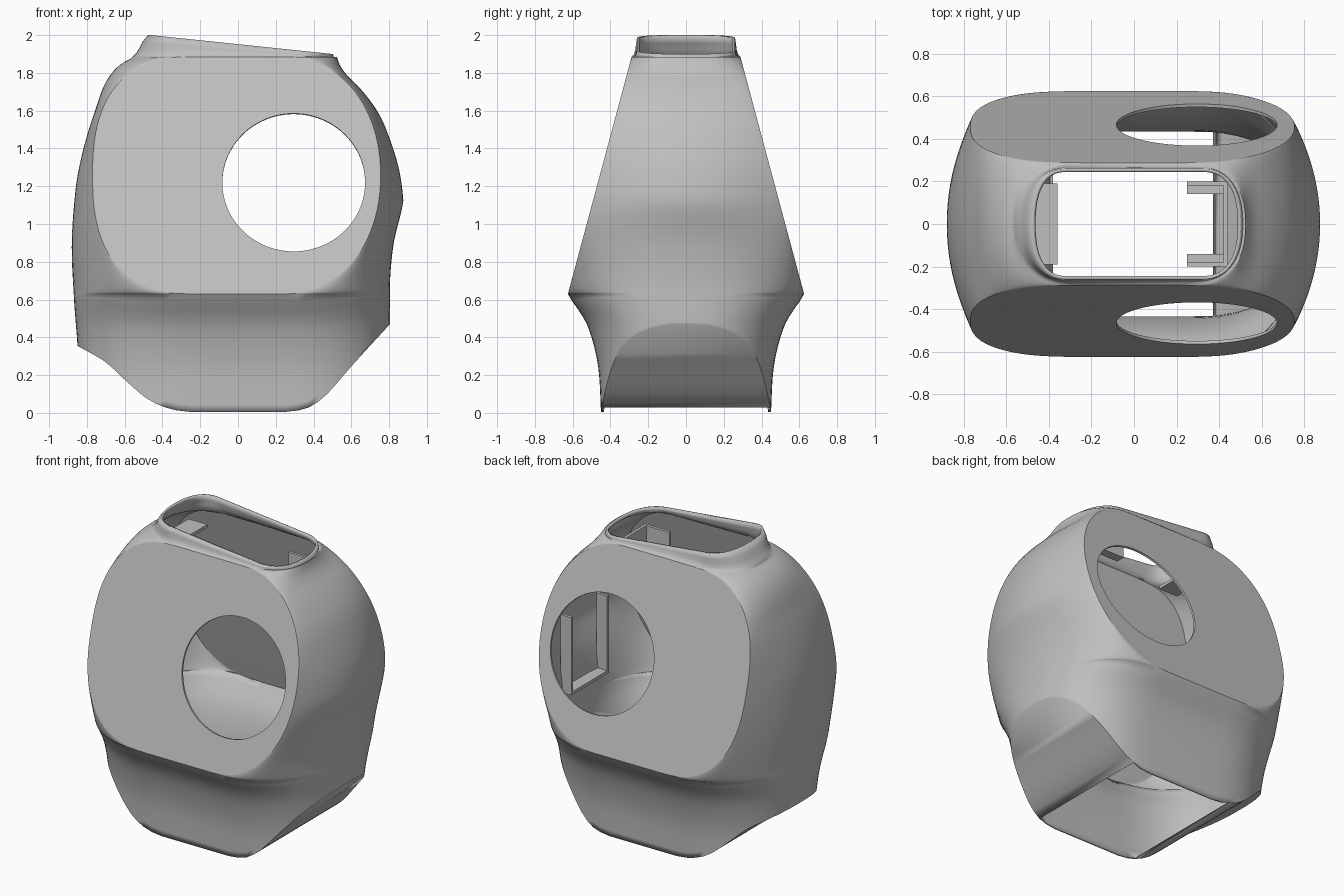
import bpy, bmesh, math
from math import sin, cos, pi

if "Cube" in bpy.data.objects:
    bpy.data.objects.remove(bpy.data.objects["Cube"])

grey = bpy.data.materials.new("light grey plastic")
grey.use_nodes = True
COL = (0.53, 0.53, 0.53, 1)
grey.diffuse_color = COL
grey.node_tree.nodes["Principled BSDF"].inputs["Base Color"].default_value = COL


def curve(pts, t):
    """Smooth interpolation through a short list of (t, value) points."""
    t = min(max(t, pts[0][0]), pts[-1][0])
    i = 0
    while i < len(pts) - 2 and t > pts[i + 1][0]:
        i += 1

    def slope(k):
        a, b = pts[max(k - 1, 0)], pts[min(k + 1, len(pts) - 1)]
        return (b[1] - a[1]) / (b[0] - a[0])
    (t0, v0), (t1, v1) = pts[i], pts[i + 1]
    h = t1 - t0
    s = (t - t0) / h
    return (v0 * (1 + 2 * s) * (1 - s) ** 2 + v1 * s * s * (3 - 2 * s)
            + h * slope(i) * s * (1 - s) ** 2 + h * slope(i + 1) * s * s * (s - 1))


# Silhouettes: side reach on each side, depth below the plate, lower hem
SIDE = {
    1: [(0, .79), (.48, .805), (.7, .805), (.9, .825), (1.08, .868), (1.13, .875), (1.3, .85),
        (1.5, .785), (1.61, .73), (1.72, .645), (1.79, .575), (1.84, .54), (1.88, .525)],
    -1: [(0, .83), (.36, .85), (.6, .868), (.9, .88), (1.2, .858), (1.35, .83), (1.5, .79),
         (1.61, .753), (1.72, .715), (1.8, .668), (1.85, .615), (1.88, .56)],
}
HEM = {
    1: [(.25, .005), (.33, .015), (.4, .04), (.48, .105), (.6, .245), (.8, .47)],
    -1: [(.25, .005), (.36, .02), (.48, .07), (.6, .17), (.7, .265), (.78, .315), (.86, .36)],
}
DEPTH = [(0, .45), (.2, .46), (.3, .475), (.4, .5), (.48, .53), (.55, .573), (.6, .609), (.63, .625)]
LOW, TOP, FLAT, SEG = .63, 1.885, .25, 18
MID, HALF = (LOW + TOP) / 2, (TOP - LOW) / 2
SLOPE = (.625 - .288) / (TOP - LOW)


def plate_depth(z):
    return .625 - (z - LOW) * SLOPE


def plate_reach(side, z):
    """Half width of the flat slanted plate at height z."""
    h = min(abs(z - MID) / HALF, 1)
    n = 2.1 if side > 0 else 2.5
    w = (1 - h ** n) ** (1 / n)
    return FLAT + (.505 if side > 0 else .52) * w, w


def corner(side, a, xp, w, xs, y):
    """Point on a quarter section, from the plate edge (a = 90 deg) to the side."""
    q, p = 2.4 - 1.4 * w, 2.4 - .4 * w
    u, v = max(cos(a), 0) ** (2 / q), max(sin(a), 0) ** (2 / p)
    return side * (xp + (xs - xp) * u), y * v


def lower_point(side, a, s):
    x0, _ = corner(side, a, FLAT, 0, .80 if side > 0 else .85, 1)
    hem = curve(HEM[side], abs(x0))
    z = hem + s * (LOW - hem)
    return (*corner(side, a, FLAT, 0, curve(SIDE[side], z), curve(DEPTH, z)), z)


def plate_point(side, a, z):
    xp, w = plate_reach(side, z)
    return (*corner(side, a, xp, w, curve(SIDE[side], z), plate_depth(z)), z)


def neck_point(side, a, row):
    z, y, left, right, flat, tilt = row
    x, y = corner(side, a, flat, 0, right if side > 0 else left, y)
    return x, y, z - tilt * x


def ring(fn, arg):
    """Closed section: right front, right back, left back, left front."""
    down = [pi / 2 * (1 - i / SEG) for i in range(SEG + 1)]
    r = [fn(1, a, arg) for a in down]
    l = [fn(-1, a, arg) for a in down]

    def front(p):
        return (p[0], -p[1], p[2])
    return ([front(p) for p in r] + r[-2::-1] + l + [front(p) for p in l[-2::-1]])


# Body shell: hem, slanted plates and tilted neck
NECK = [(1.892, .276, .54, .518, .27, .02), (1.905, .269, .522, .512, .29, .05),
        (1.925, .265, .505, .507, .31, .08), (1.952, .26, .475, .503, .32, .104)]
LOWROWS, PLATEROWS = 16, 44
rings = [ring(lower_point, i / LOWROWS) for i in range(LOWROWS)]
rings += [ring(plate_point, MID - HALF * cos(pi * i / PLATEROWS)) for i in range(PLATEROWS + 1)]
rings += [ring(neck_point, row) for row in NECK]

bm = bmesh.new()
grid = [[bm.verts.new(p) for p in r] for r in rings]
n = len(grid[0])
half = 2 * SEG + 1
for k in range(len(grid) - 1):
    on_plate = LOWROWS <= k < LOWROWS + PLATEROWS
    for j in range(n):
        m = (j + 1) % n
        f = bm.faces.new((grid[k][j], grid[k][m], grid[k + 1][m], grid[k + 1][j]))
        f.smooth = not (on_plate and j in (half - 1, n - 1))

# Underside panels closing both rising ends of the hem
for start in (0, half):
    for i in range(2, SEG):
        a, b = start + i, start + 2 * SEG - i
        vs = [grid[0][a], grid[0][b], grid[0][b - 1], grid[0][a + 1]]
        f = bm.faces.new(list(dict.fromkeys(vs)))
        f.smooth = True
bmesh.ops.recalc_face_normals(bm, faces=bm.faces)
for e in bm.edges:
    if len(e.link_faces) == 2 and e.calc_face_angle(0) > math.radians(55):
        e.smooth = False
me = bpy.data.meshes.new("body_shell")
bm.to_mesh(me)
bm.free()
body = bpy.data.objects.new("body_shell", me)
bpy.context.collection.objects.link(body)
bpy.context.view_layer.objects.active = body
wall = body.modifiers.new("wall", 'SOLIDIFY')
wall.thickness, wall.offset = .016, -1
bpy.ops.object.modifier_apply(modifier="wall")

# Round openings square to the front and back plates
HOLE_Z = 1.22
for side in (-1, 1):
    bpy.ops.mesh.primitive_cylinder_add(
        vertices=96, radius=.378, depth=.12, location=(.295, side * plate_depth(HOLE_Z), HOLE_Z),
        rotation=(-side * (pi / 2 - math.atan(SLOPE)), 0, 0))
    cutter = bpy.context.object
    cutter.hide_render = True
    bpy.context.view_layer.objects.active = body
    cut = body.modifiers.new("opening", 'BOOLEAN')
    cut.operation, cut.solver, cut.object = 'DIFFERENCE', 'EXACT', cutter
    bpy.ops.object.modifier_apply(modifier="opening")
    bpy.data.objects.remove(cutter)
body.data.materials.clear()
body.data.materials.append(grey)


def box(name, lo, hi):
    bpy.ops.mesh.primitive_cube_add(size=1, location=[(a + b) / 2 for a, b in zip(lo, hi)])
    o = bpy.context.object
    o.name = name
    o.scale = [b - a for a, b in zip(lo, hi)]
    o.data.materials.append(grey)


# Inner brackets below the neck and a mounting frame on the side wall
for tag, s in (("front", -1), ("back", 1)):
    y0, y1 = sorted((s * .14, s * .2))
    box(tag + "_bracket", (.25, y0, 1.62), (.44, y1, 1.64))
    y0, y1 = sorted((s * .18, s * .2))
    box(tag + "_bracket_wall", (.25, y0, 1.62), (.44, y1, 1.8))
    box(tag + "_frame_rail", (.71, y0, .75), (.79, y1, 1.25))
box("bracket_crosswall", (.42, -.2, 1.6), (.44, .2, 1.8))
box("frame_base", (.71, -.2, .73), (.79, .2, .75))
box("neck_ledge", (-.5, -.19, 1.8), (-.36, .19, 1.82))
